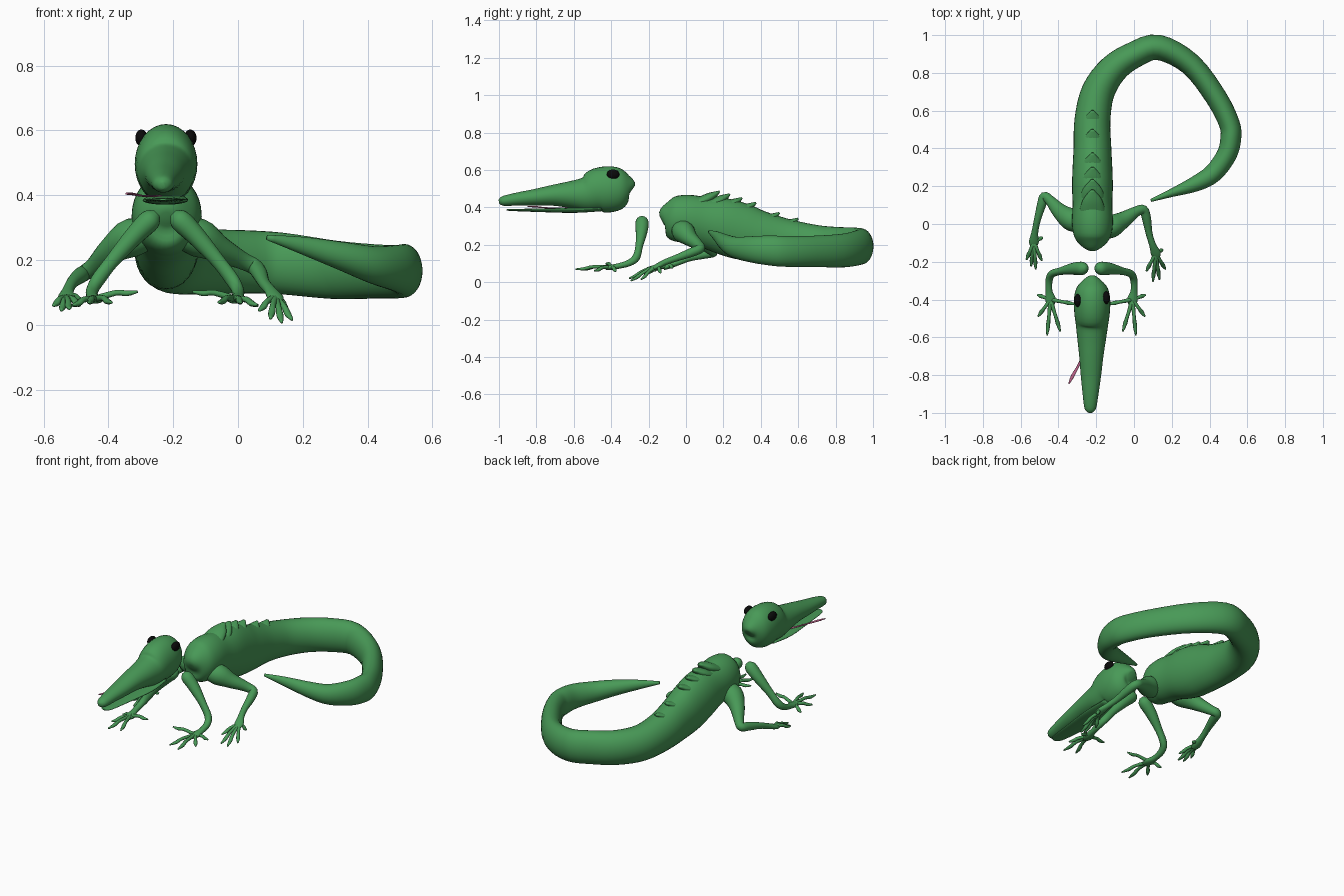
import bpy, bmesh, math
from mathutils import Vector


def material(name, rgb):
    m = bpy.data.materials.new(name)
    m.diffuse_color = (*rgb, 1)
    return m


GREEN = material("leaf green", (0.065, 0.32, 0.095))
BLACK = material("eye black", (0.003, 0.003, 0.003))
PINK = material("tongue pink", (0.5, 0.12, 0.25))


def spline(a, b, c, d, t):
    return [0.5 * (2 * q + (r - p) * t + (2 * p - 5 * q + 4 * r - s) * t * t
                   + (3 * q - p - 3 * r + s) * t ** 3) for p, q, r, s in zip(a, b, c, d)]


def add_tube(bm, pts, sides=20, steps=4):
    """Sweep an ellipse along rows of (x, y, z, half width, half height)."""
    n = len(pts)
    rows = []
    for i in range(n - 1):
        quad = [pts[max(i - 1, 0)], pts[i], pts[i + 1], pts[min(i + 2, n - 1)]]
        rows += [spline(*quad, k / steps) for k in range(steps)]
    rows.append(pts[-1])
    rings = []
    for i, r in enumerate(rows):
        t = Vector(rows[min(i + 1, len(rows) - 1)][:3]) - Vector(rows[max(i - 1, 0)][:3])
        t.normalize()
        u = t.cross(Vector((0, 0, 1))).normalized()
        v = u.cross(t)
        rw, rh = max(r[3], 0.002), max(r[4], 0.0015)
        c = Vector(r[:3])
        rings.append([bm.verts.new(c + u * rw * math.cos(a) + v * rh * math.sin(a))
                      for a in (2 * math.pi * k / sides for k in range(sides))])
    for a, b in zip(rings, rings[1:]):
        for k in range(sides):
            j = (k + 1) % sides
            bm.faces.new((a[k], a[j], b[j], b[k]))
    bm.faces.new(rings[0])
    bm.faces.new(rings[-1])


def finish(name, bm, mat):
    bmesh.ops.recalc_face_normals(bm, faces=bm.faces)
    for f in bm.faces:
        f.smooth = True
    me = bpy.data.meshes.new(name)
    bm.to_mesh(me)
    bm.free()
    me.materials.append(mat)
    ob = bpy.data.objects.new(name, me)
    bpy.context.collection.objects.link(ob)
    return ob


def tube(name, pts, mat=GREEN, sides=32):
    bm = bmesh.new()
    add_tube(bm, pts, sides)
    return finish(name, bm, mat)


def leg(name, limb, toes):
    """Limb whose last row is the palm, with a knuckled toe to each tip."""
    bm = bmesh.new()
    add_tube(bm, limb)
    palm = Vector(limb[-2][:3])
    for tip in toes:
        tip = Vector(tip)
        mid = palm.lerp(tip, 0.5) + Vector((0, 0, 0.008))
        near = palm.lerp(tip, 0.75)
        add_tube(bm, [(*palm, .012, .011), (*mid, .009, .009),
                      (*near, .011, .009), (*tip, .004, .004)], 10, 3)
    return finish(name, bm, GREEN)


# Body and curled tail
tube("body_and_tail", [
    (-.22, -.13, .33, .02, .02), (-.22, -.115, .335, .06, .075), (-.22, -.07, .335, .095, .115),
    (-.22, 0, .338, .108, .13), (-.22, .1, .32, .105, .135), (-.22, .2, .30, .108, .15),
    (-.22, .3, .27, .105, .15), (-.22, .4, .245, .10, .135), (-.22, .55, .22, .095, .115),
    (-.19, .70, .20, .088, .105), (-.11, .82, .195, .078, .10), (0, .895, .195, .07, .098),
    (.13, .935, .19, .067, .095), (.30, .845, .17, .06, .09), (.435, .67, .165, .057, .083),
    (.505, .53, .165, .055, .082), (.512, .45, .17, .055, .08), (.49, .365, .175, .053, .072),
    (.42, .27, .185, .05, .058), (.33, .215, .21, .042, .045), (.2, .165, .245, .022, .027),
    (.09, .125, .27, .008, .008)])

# Back ridge of swept spikes
bm = bmesh.new()
for y, z in ((.18, .49), (.235, .475), (.30, .455), (.375, .43), (.50, .375), (.60, .345)):
    add_tube(bm, [(-.22, y - .12, z - .07, .07, .03), (-.22, y - .05, z - .035, .05, .025),
                  (-.22, y, z - .004, .008, .005)], 16)
finish("back_spikes", bm, GREEN)


# Head: rows of (y, top, bottom, half width)
def head_rows(rows):
    return [(-.222 - .01 * max(0, -y - .5) * 2, y, (t + b) / 2, w, (t - b) / 2)
            for y, t, b, w in rows]


tube("head", head_rows([
    (-.288, .52, .47, .02), (-.30, .56, .44, .05), (-.34, .605, .395, .083),
    (-.40, .62, .375, .096), (-.47, .61, .373, .094), (-.53, .567, .376, .086),
    (-.60, .545, .392, .077), (-.70, .523, .408, .064), (-.80, .50, .41, .054),
    (-.90, .48, .41, .042), (-.97, .463, .408, .032), (-.992, .45, .413, .02),
    (-1.0, .44, .42, .006)]))
tube("lower_jaw", head_rows([
    (-.45, .405, .38, .06), (-.60, .398, .371, .07), (-.80, .394, .376, .05),
    (-.93, .392, .381, .034), (-.96, .39, .384, .01)]))
tube("tongue", [(-.23, -.60, .398, .008, .003), (-.29, -.74, .398, .006, .003),
                (-.325, -.805, .404, .009, .004), (-.345, -.847, .405, .003, .003)], PINK, 12)

# Eyes
for side, x, y in (("left", -.298, -.405), ("right", -.147, -.39)):
    bm = bmesh.new()
    bmesh.ops.create_uvsphere(bm, u_segments=20, v_segments=12, radius=1)
    for v in bm.verts:
        v.co = Vector((x + v.co.x * .019, y + v.co.y * .034, .577 + v.co.z * .026))
    finish(side + "_eye", bm, BLACK)

# Front legs, one reflected to the other side
limb = [(-.20, -.235, .345, .012, .012), (-.18, -.235, .325, .034, .033),
        (-.13, -.237, .275, .032, .03), (-.06, -.25, .195, .02, .022),
        (-.015, -.265, .135, .02, .022), (.0, -.30, .105, .019, .018),
        (.0, -.355, .088, .018, .015), (-.008, -.40, .08, .028, .014),
        (-.01, -.43, .077, .018, .01)]
toes = [(-.14, -.425, .103), (-.06, -.57, .07), (.01, -.59, .07),
        (.058, -.49, .062), (.062, -.375, .06)]
for side in ("right", "left"):
    leg(side + "_front_leg", limb, toes)
    limb = [(-.45 - p[0], *p[1:]) for p in limb]
    toes = [(-.45 - p[0], *p[1:]) for p in toes]

# Hind legs, each in its own pose
leg("right_hind_leg", [
    (-.19, -.04, .28, .04, .04), (-.125, -.015, .27, .06, .06), (-.06, .02, .235, .045, .042),
    (.01, .065, .20, .028, .028), (.05, .075, .18, .025, .025), (.066, .03, .16, .024, .024),
    (.08, -.05, .13, .018, .018), (.098, -.11, .108, .018, .016), (.115, -.155, .085, .026, .014),
    (.12, -.18, .072, .016, .01)],
    [(.065, -.25, .045), (.10, -.305, .02), (.135, -.295, .008), (.167, -.24, .016),
     (.153, -.135, .05)])
leg("left_hind_leg", [
    (-.25, -.0, .28, .04, .04), (-.325, .02, .27, .06, .06), (-.39, .065, .23, .043, .042),
    (-.445, .125, .18, .027, .028), (-.475, .145, .16, .025, .025), (-.49, .10, .15, .024, .024),
    (-.512, .02, .13, .018, .018), (-.525, -.045, .105, .018, .016), (-.53, -.095, .085, .026, .014),
    (-.53, -.12, .075, .016, .01)],
    [(-.57, -.19, .06), (-.545, -.225, .045), (-.52, -.24, .05), (-.488, -.195, .06),
     (-.482, -.07, .08)])
